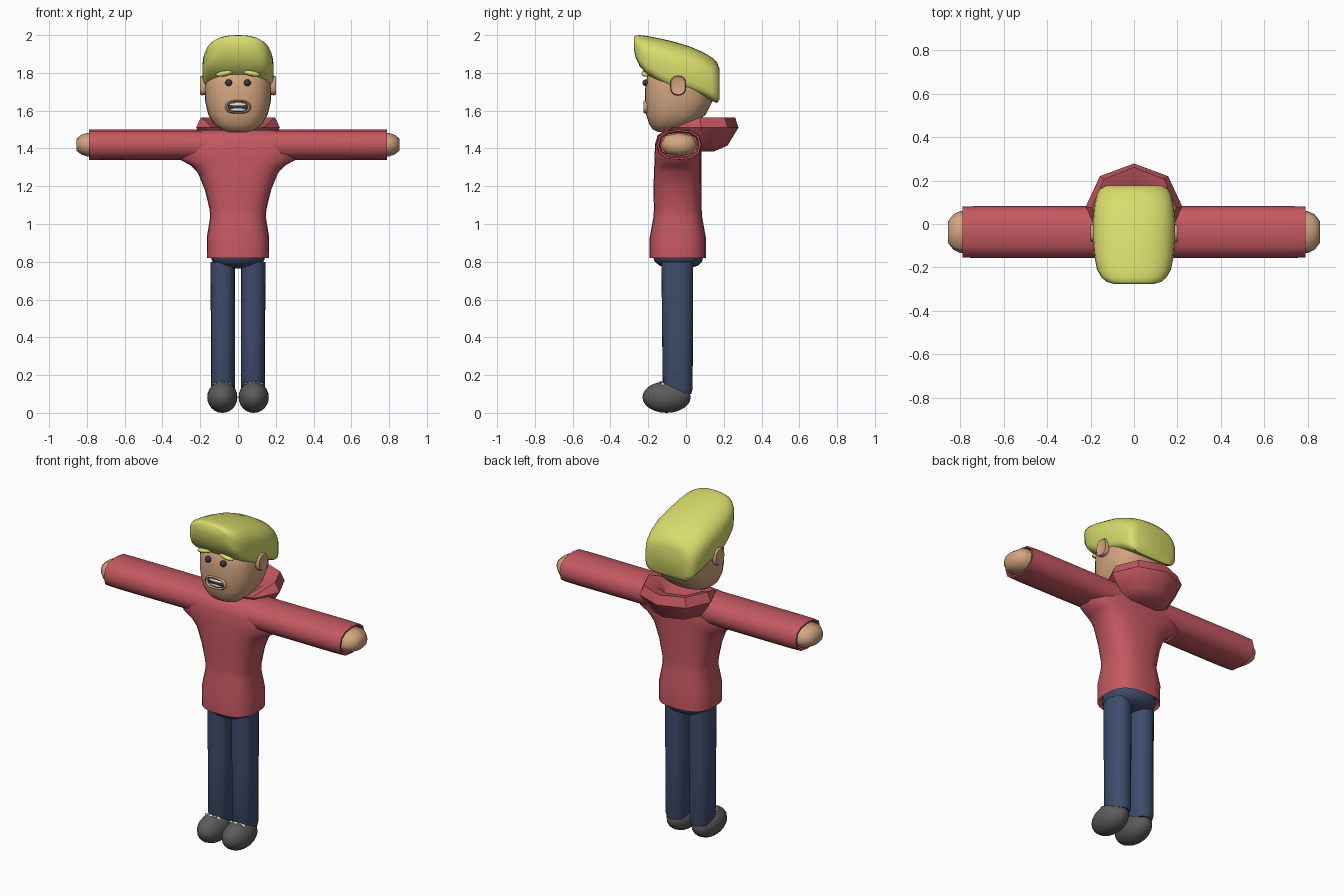
import bpy, bmesh, math
from mathutils import Vector, Matrix


def material(name, rgb):
    m = bpy.data.materials.new(name)
    m.diffuse_color = (*rgb, 1)
    return m


RED = material("red_cloth", (0.56, 0.098, 0.12))
NAVY = material("navy_denim", (0.048, 0.073, 0.15))
SKIN = material("skin", (0.66, 0.38, 0.22))
BLOND = material("blond_hair", (0.69, 0.72, 0.15))
GREY = material("shoe_grey", (0.105, 0.105, 0.098))
DARK = material("dark_eye", (0.04, 0.04, 0.04))
WHITE = material("white", (0.8, 0.8, 0.8))


def finish(name, bm, mat, angle=60):
    bmesh.ops.recalc_face_normals(bm, faces=bm.faces)
    mesh = bpy.data.meshes.new(name)
    bm.to_mesh(mesh)
    bm.free()
    mesh.materials.append(mat)
    mesh.shade_smooth()
    mesh.set_sharp_from_angle(angle=math.radians(angle))
    ob = bpy.data.objects.new(name, mesh)
    bpy.context.collection.objects.link(ob)
    return ob


def oval(n, ru, rv, p=2.0, p_low=None, turn=0.0):
    """Rounded cross-section; p_low gives the lower half its own squareness."""
    pts = []
    for i in range(n):
        a = 2 * math.pi * (i + turn) / n
        c, s = math.cos(a), math.sin(a)
        e = 2 / (p_low if p_low and s < 0 else p)
        pts.append((ru * math.copysign(abs(c) ** e, c),
                    rv * math.copysign(abs(s) ** e, s)))
    return pts


def loft(name, rings, mat, caps=(True, True), angle=60):
    bm = bmesh.new()
    loops = [[bm.verts.new(p) for p in r] for r in rings]
    n = len(loops[0])
    for a, b in zip(loops, loops[1:]):
        for i in range(n):
            j = (i + 1) % n
            bm.faces.new((a[i], a[j], b[j], b[i]))
    if caps[0]:
        bm.faces.new(loops[0])
    if caps[1]:
        bm.faces.new(loops[-1])
    return finish(name, bm, mat, angle)


def upright(rows, n, p=2.0, x=0.0):
    """Horizontal rings from rows of (z, front y, back y, half width)."""
    return [[(x + u, (f + b) / 2 + v, z) for u, v in oval(n, w, (b - f) / 2, p)]
            for z, f, b, w in rows]


def ball(name, loc, size, mat, tilt=0.0, seg=20):
    bm = bmesh.new()
    m = Matrix.Translation(loc) @ Matrix.Rotation(tilt, 4, 'Y') @ Matrix.Diagonal((*size, 1))
    bmesh.ops.create_uvsphere(bm, u_segments=seg, v_segments=seg // 2, radius=1, matrix=m)
    return finish(name, bm, mat)


# Head
loft("head", upright([
    (1.488, -0.15, -0.06, 0.05), (1.50, -0.175, -0.02, 0.09),
    (1.53, -0.195, 0.045, 0.128), (1.58, -0.211, 0.105, 0.158),
    (1.65, -0.216, 0.14, 0.174), (1.72, -0.216, 0.15, 0.176),
    (1.80, -0.203, 0.15, 0.172), (1.86, -0.15, 0.12, 0.13)], 32, 2.5), SKIN)

# Swept hair, lofted front to back: y, bottom, top, half width
hair = []
for y, lo, hi, w in [
        (-0.276, 1.925, 1.99, 0.09), (-0.266, 1.88, 1.998, 0.125),
        (-0.245, 1.835, 2.0, 0.15), (-0.21, 1.795, 1.996, 0.17),
        (-0.15, 1.755, 1.985, 0.182), (-0.07, 1.705, 1.967, 0.189),
        (0.02, 1.70, 1.94, 0.189), (0.09, 1.675, 1.91, 0.182),
        (0.14, 1.65, 1.88, 0.17), (0.165, 1.64, 1.855, 0.155),
        (0.178, 1.66, 1.82, 0.125)]:
    hair.append([(u, y, (lo + hi) / 2 + v)
                 for u, v in oval(28, w, (hi - lo) / 2, 2.4, 5)])
loft("hair", hair, BLOND)

# Face details and ears
for s, side in ((-1, "left"), (1, "right")):
    ball(f"eye_{side}", (s * 0.05, -0.212, 1.748), (0.018, 0.018, 0.018), DARK)
    ball(f"eyebrow_{side}", (s * 0.073, -0.214, 1.797), (0.046, 0.022, 0.015), BLOND, s * 0.2)
    loft(f"ear_{side}", [
        [(s * x, -0.042 + u, 1.733 + v) for u, v in oval(16, r, r * 1.25, 2.6)]
        for x, r in ((0.16, 0.036), (0.19, 0.042), (0.2, 0.038), (0.196, 0.028))], SKIN)

bm = bmesh.new()
outer = oval(24, 0.068, 0.036, 2.6)
lip = [[bm.verts.new((u * k, y, 1.62 + v * k)) for u, v in outer]
       for k, y in ((1.02, -0.195), (1.0, -0.216), (0.88, -0.224), (0.76, -0.214))]
for a, b in zip(lip, lip[1:]):
    for i in range(24):
        j = (i + 1) % 24
        bm.faces.new((a[i], a[j], b[j], b[i]))
finish("lips", bm, SKIN)
ball("mouth_inside", (0, -0.212, 1.62), (0.053, 0.007, 0.028), DARK)
ball("upper_teeth", (0, -0.213, 1.632), (0.045, 0.008, 0.009), WHITE)
ball("lower_teeth", (0, -0.213, 1.606), (0.042, 0.008, 0.009), WHITE)

# Jumper body, flaring into the shoulders, hollow hem
loft("jumper_body", upright([
    (0.85, -0.165, 0.08, 0.145), (0.82, -0.192, 0.105, 0.164),
    (0.93, -0.192, 0.105, 0.165), (1.04, -0.172, 0.085, 0.147),
    (1.08, -0.17, 0.083, 0.151), (1.18, -0.172, 0.083, 0.175),
    (1.27, -0.17, 0.083, 0.212), (1.31, -0.168, 0.083, 0.25),
    (1.345, -0.166, 0.083, 0.315), (1.42, -0.165, 0.082, 0.33),
    (1.47, -0.15, 0.07, 0.28), (1.497, -0.11, 0.04, 0.23)], 24, 2.7), RED)

# Sleeves with open cuffs, and hands
for s, side in ((-1, "left"), (1, "right")):
    def along(rows, n=8):
        return [[(s * x, -0.037 + u, 1.42 + v) for u, v in oval(n, ru, rv, 2.5)]
                for x, ru, rv in rows]
    loft(f"sleeve_{side}", along([
        (0.12, 0.118, 0.08), (0.4, 0.12, 0.08), (0.7, 0.12, 0.081),
        (0.788, 0.117, 0.08), (0.788, 0.107, 0.071), (0.75, 0.1, 0.065)], 12),
        RED, (True, True))
    loft(f"hand_{side}", along([
        (0.74, 0.096, 0.062), (0.8, 0.096, 0.062), (0.83, 0.082, 0.052),
        (0.855, 0.05, 0.032)]), SKIN)

# Lowered hood: eight-sided collar that dips under the chin
hood = []
for z, cy, rx, ry in [(1.385, 0.07, 0.09, 0.08), (1.415, 0.085, 0.16, 0.135),
                      (1.51, 0.08, 0.222, 0.198), (1.565, 0.075, 0.195, 0.185),
                      (1.545, 0.06, 0.14, 0.12), (1.50, 0.05, 0.1, 0.08)]:
    hood.append([(u, cy + v, min(z, 1.51) if cy + v < 0 else z)
                 for u, v in oval(8, rx, ry)])
loft("hood", hood, RED, angle=40)

# Trousers
loft("trouser_hips", upright([
    (0.765, -0.09, 0.02, 0.05), (0.78, -0.14, 0.065, 0.11),
    (0.80, -0.165, 0.085, 0.135), (0.825, -0.175, 0.09, 0.145),
    (0.86, -0.17, 0.085, 0.14)], 20, 2.4), NAVY)
for s, side in ((-1, "left"), (1, "right")):
    loft(f"trouser_leg_{side}", upright([
        (0.1, -0.11, 0.028, 0.055), (0.13, -0.123, 0.035, 0.063),
        (0.45, -0.127, 0.037, 0.064), (0.80, -0.13, 0.038, 0.065)],
        16, 2.3, s * 0.08), NAVY)
    # Shoe and laces
    ball(f"shoe_{side}", (s * 0.083, -0.103, 0.083), (0.08, 0.128, 0.083), GREY, seg=24)
    for i in range(-2, 3):
        ball(f"lace_{side}_{i + 3}",
             (s * 0.083 + i * 0.02, -0.135 + abs(i) * 0.006, 0.162 - abs(i) * 0.004),
             (0.013, 0.009, 0.006), WHITE, tilt=0.5 * (-1) ** i, seg=8)
